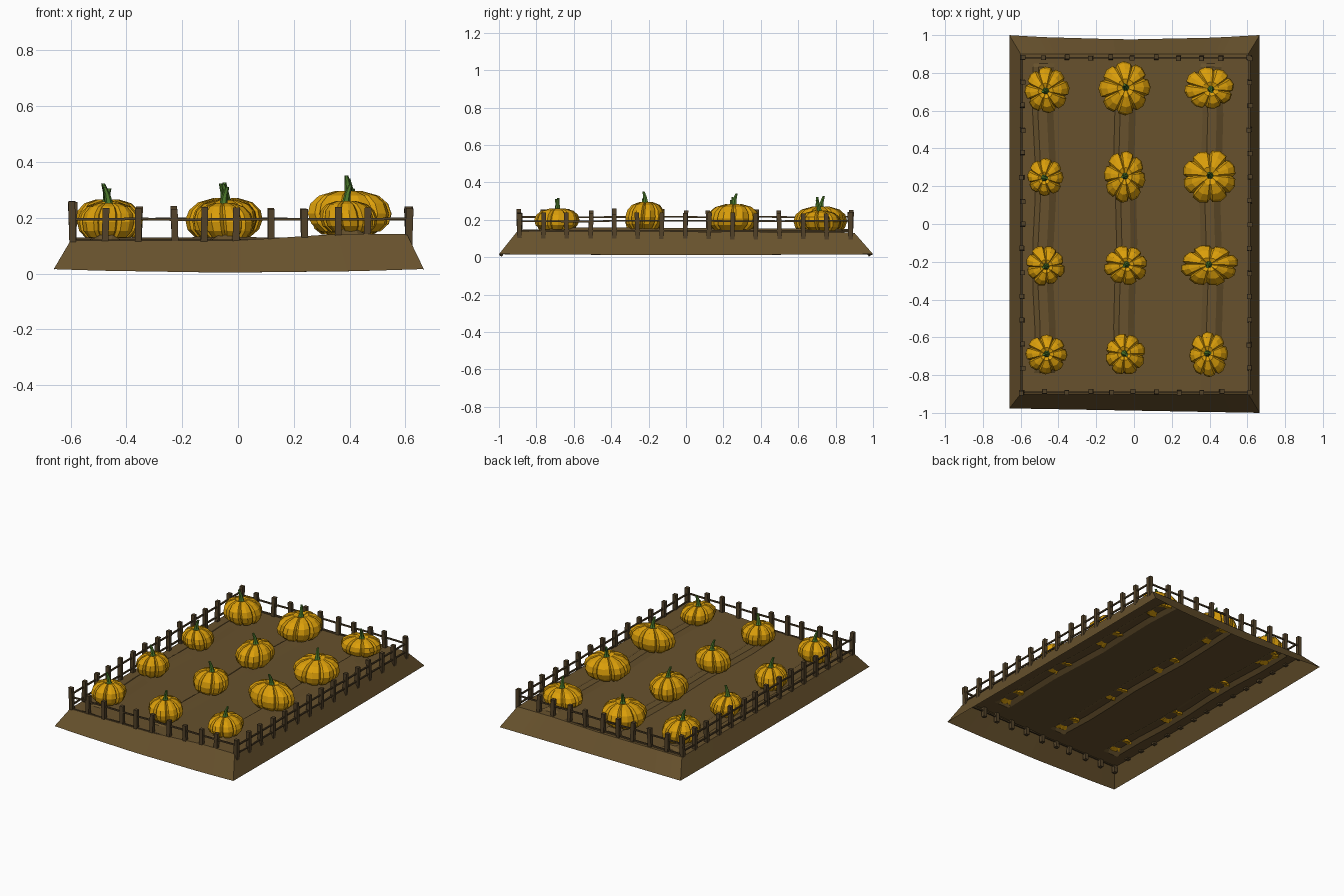
import bpy, bmesh, math, random
from mathutils import Vector, Matrix

if "Cube" in bpy.data.objects:
    bpy.data.objects.remove(bpy.data.objects["Cube"])
random.seed(4)

def mat(name, c):
    m = bpy.data.materials.new(name)
    m.diffuse_color = (*c, 1)
    m.use_nodes = True
    m.node_tree.nodes["Principled BSDF"].inputs["Base Color"].default_value = m.diffuse_color
    return m

SOIL = mat("brown_soil", (0.136, 0.083, 0.026))
WOOD = mat("dark_wood", (0.085, 0.054, 0.022))
GOLD = mat("pumpkin_orange", (0.72, 0.35, 0.003))
GREEN = mat("stem_green", (0.075, 0.2, 0.025))

def finish(bm, name, m):
    me = bpy.data.meshes.new(name)
    bm.to_mesh(me)
    bm.free()
    me.materials.append(m)
    ob = bpy.data.objects.new(name, me)
    bpy.context.collection.objects.link(ob)
    return ob

def ground(x, y):
    t = min(1, max(0, (x + 0.05) / 0.4))
    return 0.118 + (0.018 - 0.006 * y) * t * t * (3 - 2 * t)

# Soil bed: top sheet with three planting ridges and an open sloping skirt
ROWS = (-0.475, -0.045, 0.41)
cols = [(-0.6, 0, 0)]
for c in ROWS:
    cols += [(c - 0.055, 0, 1), (c - 0.027, 0.02, 1), (c + 0.02, 0.02, 1), (c + 0.055, 0, 1)]
cols.append((0.605, 0, 0))
ys = [-0.9, -0.79, -0.77, -0.55, -0.33, -0.1, 0.12, 0.35, 0.58, 0.83, 0.85, 0.9]
bm = bmesh.new()
grid = []
for j, y in enumerate(ys):
    row = []
    for i, (x, h, ridge) in enumerate(cols):
        inside = 2 <= j <= len(ys) - 3
        wob = 0.008 * math.sin(y * 7 + (i - 1) // 4 * 2) if ridge and inside else 0
        row.append(bm.verts.new((x + wob, y, ground(x, y) + (h if inside else 0))))
    grid.append(row)
for j in range(len(ys) - 1):
    for i in range(len(cols) - 1):
        bm.faces.new((grid[j][i], grid[j][i + 1], grid[j + 1][i + 1], grid[j + 1][i]))
rim = [e for e in bm.edges if e.is_boundary]
new = bmesh.ops.extrude_edge_only(bm, edges=rim)["geom"]
for v in [g for g in new if isinstance(g, bmesh.types.BMVert)]:
    x, y = v.co.x * 1.1, v.co.y * 1.111
    mid = 1 - (x / 0.66) ** 2
    if y > 0.99:
        y -= 0.022 * mid
    elif y < -0.97:
        y += 0.012 - 0.018 * x
    v.co = (x, y, 0.016 - 0.012 * mid - 0.004 * (1 - y * y))
bmesh.ops.recalc_face_normals(bm, faces=bm.faces)
bm.normal_update()
top = max(bm.faces, key=lambda f: abs(f.normal.z))
if top.normal.z < 0:
    bmesh.ops.reverse_faces(bm, faces=bm.faces)
finish(bm, "soil_bed", SOIL)

def rail(bm, a, b, w):
    """Square bar from a to b."""
    a, b = Vector(a), Vector(b)
    q = (b - a).to_track_quat('Z', 'Y').to_matrix().to_4x4()
    M = Matrix.Translation((a + b) / 2) @ q @ Matrix.Diagonal((w, w, (b - a).length, 1))
    bmesh.ops.create_cube(bm, size=1, matrix=M)

def post(bm, p, z0, z1, lean, w):
    """Upright square post whose top is shifted by lean."""
    for v in bmesh.ops.create_cube(bm, size=1)["verts"]:
        up = v.co.z > 0
        v.co = (p.x + v.co.x * w + (lean[0] if up else 0),
                p.y + v.co.y * w + (lean[1] if up else 0), z1 if up else z0)

# Fence: leaning posts with two thin rails on each side
def fence(name, a, b, steps, z0, z1, rails):
    bm = bmesh.new()
    a, b = Vector(a), Vector(b)
    j = lambda s: random.uniform(-s, s)
    pts = [a.lerp(b, s) for s in steps]
    for p in pts:
        post(bm, p, z0 + j(0.005), z1 + j(0.005), (j(0.006), j(0.006)), 0.024)
    for z in rails:
        zs = [z + j(0.002) for _ in pts]
        for i in range(len(pts) - 1):
            rail(bm, (*pts[i], zs[i]), (*pts[i + 1], zs[i + 1]), 0.009)
    finish(bm, name, WOOD)

L, R, F, B = -0.592, 0.612, -0.89, 0.88
SHORT = (0, 0.095, 0.195, 0.305, 0.39, 0.485, 0.59, 0.69, 0.79, 0.875, 1)
LONG = [i / 14 for i in range(15)]
fence("front_fence", (L, F), (R, F), SHORT, 0.075, 0.235, (0.195, 0.118))
fence("back_fence", (L, B), (R, B), SHORT, 0.1, 0.238, (0.195, 0.125))
fence("left_fence", (L, F), (L, B), LONG, 0.105, 0.255, (0.215, 0.145))
fence("right_fence", (R, F), (R, B), LONG, 0.095, 0.236, (0.193, 0.14))

# Pumpkin: eight plump lobes split by narrow creases, faceted
def pumpkin(x, y, rx, ry, top):
    lobes, rings = 8, 6
    profile = ((0.0, 0.87), (0.13, 0.98), (0.5, 1.03), (0.87, 0.98))
    per = len(profile)
    z0 = ground(x, y) - 0.005
    h = top - z0
    turn = random.uniform(0, 6.28)
    size = [random.uniform(0.96, 1.02) for _ in range(lobes)]
    lean = Vector((random.uniform(-0.008, 0.008), random.uniform(-0.008, 0.008), 0))
    n = lobes * per
    bm = bmesh.new()
    vs = []
    for r in range(rings + 1):
        t = math.pi * (0.07 + 0.86 * r / rings)
        ring = []
        for k in range(n):
            u, bulge = profile[k % per]
            a = turn + 2 * math.pi * (k // per + u) / lobes
            s = bulge * (size[k // per] if k % per else 0.97)
            rad = math.sin(t) ** 0.72 * s
            zz = -math.cos(t) * (0.94 if k % per == 0 else 1)
            p = Vector((rx * rad * math.cos(a), ry * rad * math.sin(a), h / 2 * (1 + zz)))
            if r == 0:
                p.z += 0.025
            ring.append(bm.verts.new(p + lean * zz + Vector((x, y, z0))))
        vs.append(ring)
    for r in range(rings):
        for k in range(n):
            q = (k + 1) % n
            bm.faces.new((vs[r][k], vs[r][q], vs[r + 1][q], vs[r + 1][k]))
    # dimpled top and bottom
    for ring, dz in ((vs[0], 0.008), (vs[-1], -0.014)):
        c = sum((v.co for v in ring), Vector()) / n
        cv = bm.verts.new(c + Vector((0, 0, dz)))
        for k in range(n):
            bm.faces.new((ring[k], ring[(k + 1) % n], cv))
    bmesh.ops.recalc_face_normals(bm, faces=bm.faces)
    finish(bm, "pumpkin", GOLD)

    # Stem: bent, tapering six-sided stalk
    bm = bmesh.new()
    a = random.uniform(0, 6.28)
    bend = Vector((math.cos(a), math.sin(a), 0)) * 0.016
    base = Vector((x, y, top - 0.02)) + lean
    prev = None
    for t, r in ((0, 0.023), (0.25, 0.014), (0.6, 0.011), (1, 0.007)):
        c = base + bend * t * t + Vector((0, 0, 0.075 * t))
        ring = [bm.verts.new(c + Vector((r * math.cos(k * math.pi / 3), r * math.sin(k * math.pi / 3), 0)))
                for k in range(6)]
        if prev:
            for k in range(6):
                q = (k + 1) % 6
                bm.faces.new((prev[k], prev[q], ring[q], ring[k]))
        prev = ring
    bm.faces.new(prev)
    finish(bm, "pumpkin_stem", GREEN)

# x, y, radius x, radius y, top height
for p in ((-0.46, 0.71, 0.115, 0.122, 0.268), (-0.05, 0.72, 0.132, 0.142, 0.272),
          (0.40, 0.72, 0.13, 0.112, 0.25), (-0.47, 0.25, 0.097, 0.1, 0.25),
          (-0.05, 0.25, 0.107, 0.135, 0.268), (0.40, 0.25, 0.145, 0.14, 0.285),
          (-0.47, -0.22, 0.102, 0.106, 0.26), (-0.045, -0.22, 0.113, 0.102, 0.265),
          (0.40, -0.22, 0.152, 0.106, 0.297), (-0.465, -0.69, 0.108, 0.102, 0.255),
          (-0.045, -0.69, 0.106, 0.11, 0.255), (0.395, -0.69, 0.1, 0.122, 0.262)):
    pumpkin(*p)
